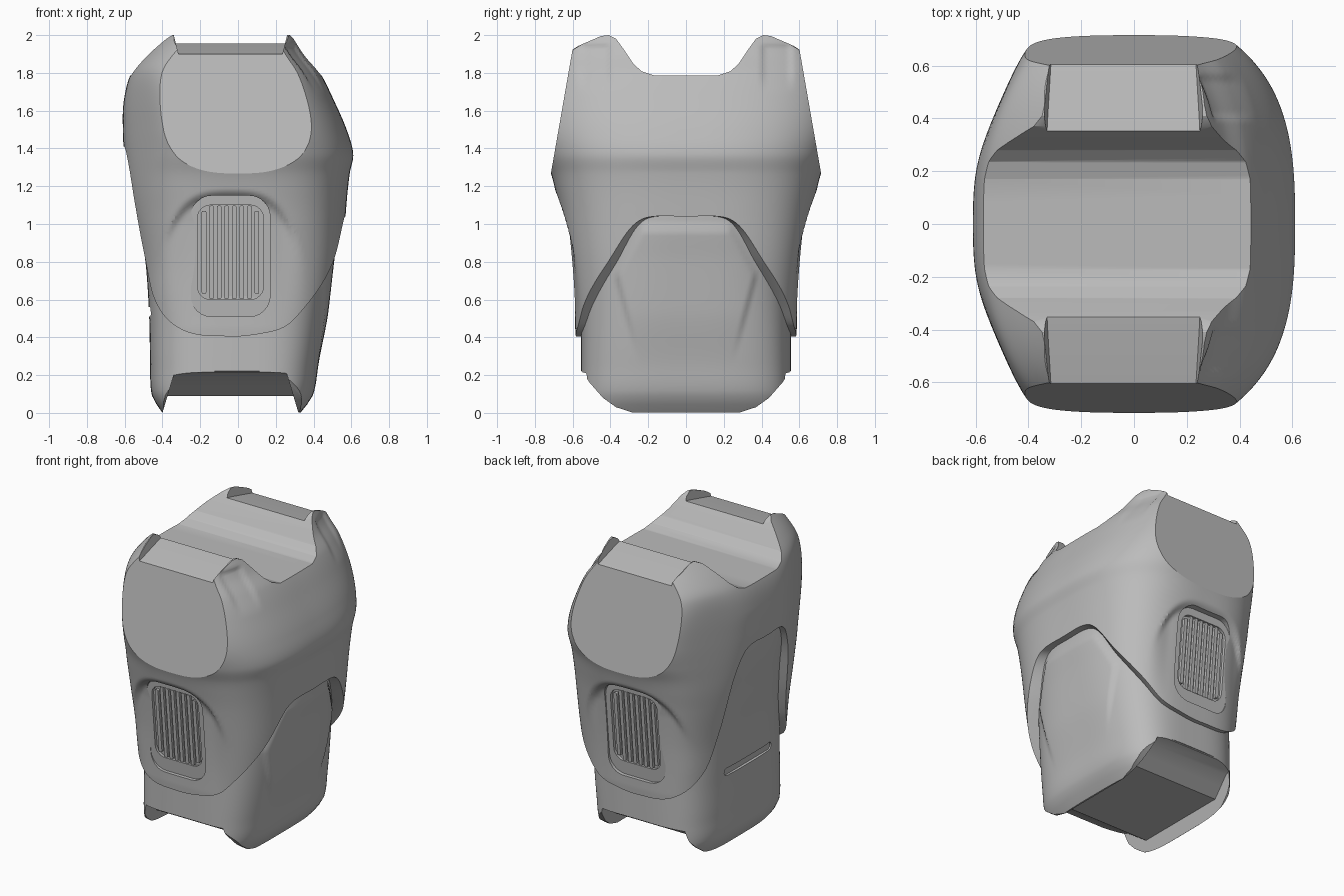
import bpy, bmesh, math
from mathutils import Vector

cube = bpy.data.objects.get("Cube")
if cube:
    bpy.data.objects.remove(cube, do_unlink=True)

GREY = (0.5, 0.5, 0.5, 1)
mat = bpy.data.materials.new("plain grey")
mat.use_nodes = True
mat.diffuse_color = GREY
mat.node_tree.nodes["Principled BSDF"].inputs["Base Color"].default_value = GREY

STEPS = 240


def smooth(t):
    t = max(0.0, min(1.0, t))
    return t * t * (3 - 2 * t)


def curve(rows, z):
    """Smooth interpolation of table rows whose first column is the key."""
    z = max(rows[0][0], min(rows[-1][0], z))
    i = max(k for k in range(len(rows) - 1) if rows[k][0] <= z)
    p, q = rows[i], rows[i + 1]
    o, r = rows[max(i - 1, 0)], rows[min(i + 2, len(rows) - 1)]
    h = q[0] - p[0]
    t = (z - p[0]) / h
    out = []
    for k in range(1, len(p)):
        m0 = (q[k] - o[k]) / (q[0] - o[0]) * h
        m1 = (r[k] - p[k]) / (r[0] - p[0]) * h
        out.append((2*t**3 - 3*t*t + 1) * p[k] + (t**3 - 2*t*t + t) * m0
                   + (3*t*t - 2*t**3) * q[k] + (t**3 - t*t) * m1)
    return out


def section(rows, ang, z):
    """Point on a rounded cross-section, softly chamfered on the right side."""
    xm, xp, b, n = curve(rows, z)
    c, s = math.cos(ang), math.sin(ang)
    a = xp if c > 0 else xm
    r = ((abs(c) / a) ** n + (abs(s) / b) ** n) ** (-1 / n)
    if c < 0:
        flat = .655 / (.916 * abs(c) + .402 * abs(s))
        r = (r ** -30 + flat ** -30) ** (-1 / 30)
    return Vector((r * c, r * s, z))


def make(name, bm):
    bmesh.ops.recalc_face_normals(bm, faces=bm.faces)
    me = bpy.data.meshes.new(name)
    bm.to_mesh(me)
    bm.free()
    me.materials.append(mat)
    ob = bpy.data.objects.new(name, me)
    bpy.context.collection.objects.link(ob)
    return ob


def loft(name, rings, floor):
    """Closed skin through rings, fanned to a point below and capped on top."""
    bm = bmesh.new()
    vs = [[bm.verts.new(p) for p in ring] for ring in rings]
    base = bm.verts.new(floor)
    for i in range(STEPS):
        j = (i + 1) % STEPS
        bm.faces.new((base, vs[0][j], vs[0][i]))
        for lo, hi in zip(vs, vs[1:]):
            bm.faces.new((lo[i], lo[j], hi[j], hi[i]))
    bm.faces.new(vs[-1])
    return make(name, bm)


def prism(name, pts, lo, hi, place):
    bm = bmesh.new()
    ends = [[bm.verts.new(place(a, b, t)) for a, b in pts] for t in (lo, hi)]
    for i in range(len(pts)):
        j = (i + 1) % len(pts)
        bm.faces.new((ends[0][i], ends[0][j], ends[1][j], ends[1][i]))
    bm.faces.new(ends[0])
    bm.faces.new(ends[1])
    return make(name, bm)


def along_x(a, b, t):
    return (t, a, b)


def carve(ob, cutters):
    for c in cutters:
        c.hide_render = True
        m = ob.modifiers.new("cut", "BOOLEAN")
        m.operation, m.solver, m.object = "DIFFERENCE", "EXACT", c
    dg = bpy.context.evaluated_depsgraph_get()
    me = bpy.data.meshes.new_from_object(ob.evaluated_get(dg))
    ob.modifiers.clear()
    ob.data = me
    for c in cutters:
        bpy.data.objects.remove(c, do_unlink=True)


def mirrored(half):
    return half + [(-y, z) for y, z in reversed(half)]


def rounded(cx, cz, w, h, r):
    pts = []
    for k, (sx, sz) in enumerate(((1, 1), (-1, 1), (-1, -1), (1, -1))):
        for i in range(7):
            a = math.radians(90 * k + 15 * i)
            pts.append((cx + sx * (w - r) + r * math.cos(a), cz + sz * (h - r) + r * math.sin(a)))
    return pts


angles = [2 * math.pi * i / STEPS for i in range(STEPS)]

# Outer shell: z, right width, left width, depth, squareness
SHELL = [(0.3, .47, .47, .575, 3.6), (0.6, .50, .52, .60, 3.5), (0.8, .52, .55, .625, 3.3),
         (1.05, .56, .57, .665, 3.1), (1.17, .58, .58, .69, 3.0), (1.27, .592, .592, .716, 2.9),
         (1.37, .603, .61, .757, 2.75), (1.5, .61, .575, .79, 2.7), (1.65, .605, .51, .79, 2.7),
         (1.8, .565, .435, .76, 2.7), (1.9, .49, .36, .72, 2.7), (2.03, .36, .295, .65, 2.7)]
# Lower rim height by angle from the left side
RIM = [(0, 1.04), (20, 1.035), (28, .98), (40, .79), (57, .56), (66, .46), (78, .42), (95, .405),
       (118, .44), (136, .62), (145, .88), (153, 1.22), (162, 1.39), (180, 1.41)]


def shell_point(ang, z):
    p = section(SHELL, ang, z)
    # recess under the arched brow
    dx = abs(p.x + .04)
    slope = 8 * dx + 20 * dx ** 3
    brow = smooth((1.18 - .3 * dx ** 2 - 14 * dx ** 4 - z) / math.hypot(1, .4 * slope) / .05)
    fade = smooth((.40 - dx) / .14) * max(0, min(1, (z - .45) / .55))
    if abs(p.y) > .4:
        p.y -= math.copysign(.03 * brow * fade, p.y)
    # shallow pockets below the left horns
    if p.x > .2:
        y = abs(p.y)
        dent = smooth((y - .39) / .03) * smooth((.57 - y) / .03)
        dent *= smooth((z - 1.68) / .15) * smooth((1.96 - z) / .03)
        p.x -= .014 * dent
    return p


def rim_height(ang):
    d = math.degrees(ang)
    return curve(RIM, min(d, 360 - d))[0]


ROWS = 110
rings = [[shell_point(a, rim_height(a) + (2.03 - rim_height(a)) * k / ROWS) for a in angles]
         for k in range(ROWS + 1)]
inner = [Vector((p.x * .86, p.y * .86, p.z)) for p in rings[0]]
shell = loft("outer_shell", [inner] + rings, (0, 0, 1.0))

# Saddle through the top, with a lower strip between the horns
saddle = mirrored([(.8, 1.86), (.6, 1.93), (.45, 1.995), (.41, 2.0), (.37, 1.98), (.33, 1.925),
                   (.28, 1.85), (.235, 1.808), (.17, 1.787)])
cutters = [prism("saddle_cut", saddle + [(-.8, 2.3), (.8, 2.3)], -1, 1, along_x)]
for s in (-1, 1):
    def side(a, b, t, s=s):
        return (t, s * a, b)

    def flared(a, b, t, s=s):
        return (-.04 + t * (.275 + .25 * (b - 1.9)), s * a, b)

    def sloped(a, b, t, s=s):
        return (a, s * (t + .613 + .1 * (b - .85)), b)

    strip = [(.8, 1.85), (.6, 1.9), (.39, 1.95), (.352, 1.957), (.352, 2.3), (.8, 2.3)]
    face = [(.727, 1.2), (.57, 2.1), (1, 2.1), (1, 1.2)]
    cutters += [
        prism("strip_cut", strip, -1, 1, flared),
        prism("flat_face_cut", face, -1, 1, side),
        prism("vent_frame_cut", rounded(-.04, .83, .21, .32, .11), -.015, .2, sloped),
        prism("vent_cut", rounded(-.04, .85, .175, .25, .07), -.035, .2, sloped)]
    # Vertical grille slats
    for i in range(8):
        x = -.04 + (i - 3.5) * .04
        h = .25 - (.03 if i in (0, 7) else .003)
        prism("vent_slat", rounded(x, .85, .012, h, .008), -.05, -.017, sloped)
carve(shell, cutters)

# Lower body inside the shell
BODY = [(0, .40, .33, .555, 3.7), (.09, .455, .395, .555, 3.7), (.25, .465, .425, .555, 3.6),
        (.5, .47, .46, .555, 3.4), (.8, .49, .495, .555, 3.1), (1.04, .53, .525, .555, 2.7),
        (1.4, .575, .50, .555, 2.5), (1.55, .50, .42, .5, 2.4)]


def body_point(ang, z):
    p = section(BODY, ang, z)
    # raised panel on the left side
    width = .26 + .12 * (z - .28) / .45 if z < .73 else .38 - .55 * (z - .73)
    if p.x > .2 and z < 1.01:
        p.x += .014 * smooth((width - abs(p.y)) / .025) * smooth((z - .25) / .3) * smooth((1.0 - z) / .03)
    return p


levels = [.045 * k for k in range(3)] + [.09 + .0292 * k for k in range(1, 51)]
body = loft("lower_body", [[body_point(a, z) for a in angles] for z in levels], (0, 0, 0))


def tapered(a, b, t):
    return (-.04 + t * (.36 - .3 * b), a, b)


# Rounded underside, hollow between the side walls, and a side slot
under = mirrored([(.8, .25), (.55, .22), (.51, .16), (.44, .08), (.37, .03), (.28, .001)])
hollow = mirrored([(.8, .235), (.545, .215), (.47, .19), (.4, .14), (.33, .09)])
carve(body, [
    prism("underside_cut", under + [(-.8, -.3), (.8, -.3)], -1, 1, along_x),
    prism("hollow_cut", hollow + [(-.8, -.3), (.8, -.3)], -1, 1, tapered),
    prism("slot_cut", rounded(0, .535, .25, .026, .024), -.8, -.452, along_x)])

for ob in list(bpy.context.scene.objects):
    ob.select_set(ob.type == "MESH")
    if ob.type == "MESH":
        bpy.context.view_layer.objects.active = ob
bpy.ops.object.shade_smooth_by_angle(angle=math.radians(32))

# Crisp border around the flat front and back faces
mesh = shell.data
for poly in mesh.polygons:
    if poly.area > .05 and abs(poly.normal.y) > .9:
        for loop in poly.loop_indices:
            mesh.edges[mesh.loops[loop].edge_index].use_edge_sharp = True
